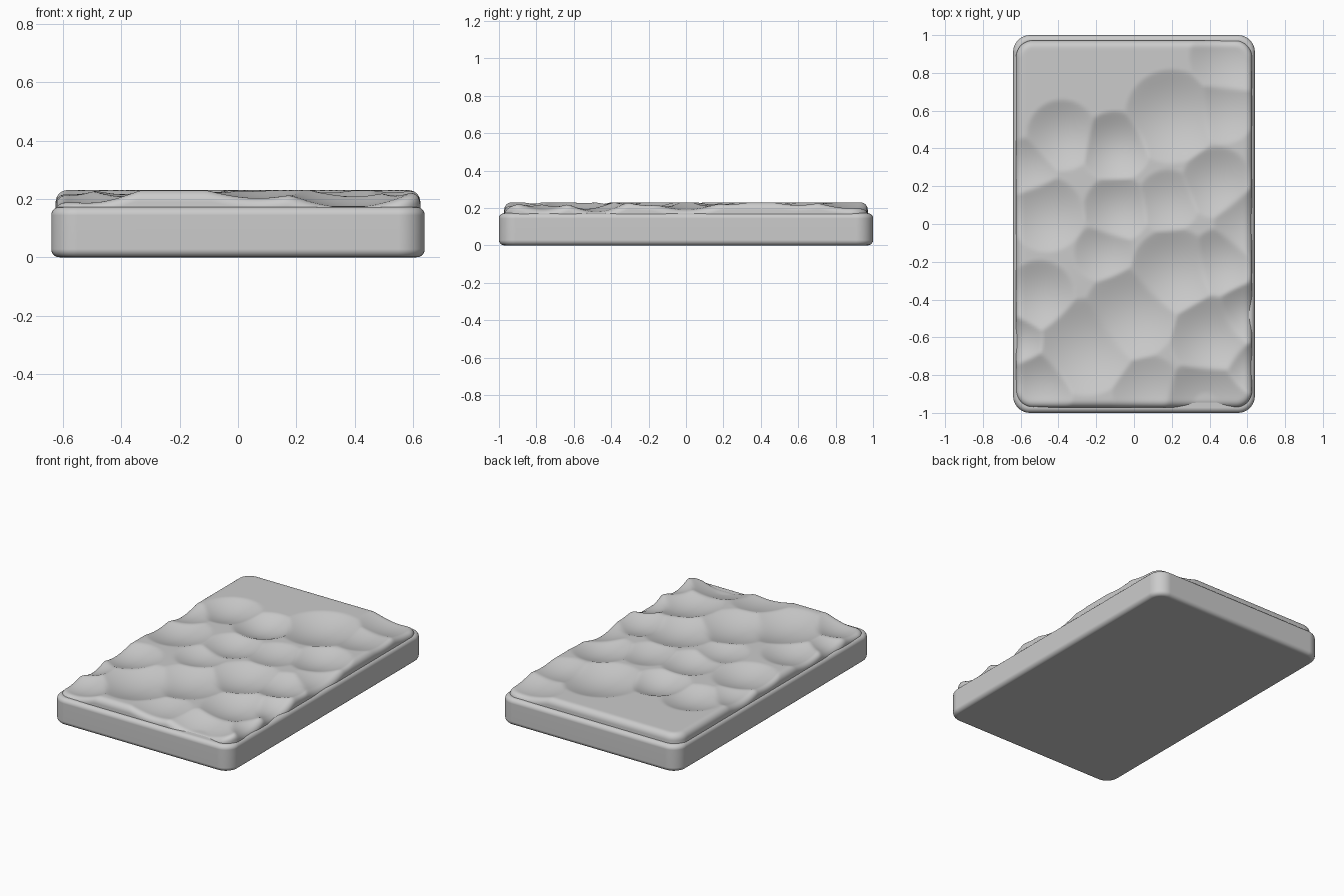
import bpy, bmesh, math

if "Cube" in bpy.data.objects:
    bpy.data.objects.remove(bpy.data.objects["Cube"], do_unlink=True)

# One plain grey for the whole model
grey = bpy.data.materials.new("light grey")
grey.use_nodes = True
colour = (0.6, 0.6, 0.6, 1)
grey.diffuse_color = colour
grey.node_tree.nodes["Principled BSDF"].inputs["Base Color"].default_value = colour


def finish(bm, name):
    bmesh.ops.recalc_face_normals(bm, faces=bm.faces)
    mesh = bpy.data.meshes.new(name)
    bm.to_mesh(mesh)
    bm.free()
    mesh.materials.append(grey)
    obj = bpy.data.objects.new(name, mesh)
    bpy.context.collection.objects.link(obj)
    bpy.ops.object.select_all(action="DESELECT")
    obj.select_set(True)
    bpy.context.view_layer.objects.active = obj
    bpy.ops.object.shade_smooth_by_angle(angle=math.radians(40))
    return obj


# Base tray: a block with round corners and softened rims
BASE_TOP = 0.172
bm = bmesh.new()
bmesh.ops.create_cube(bm, size=1)
for v in bm.verts:
    v.co.x *= 1.28
    v.co.y *= 2
    v.co.z = (v.co.z + 0.5) * BASE_TOP
upright = [e for e in bm.edges if abs(e.verts[0].co.z - e.verts[1].co.z) > 0.1]
bmesh.ops.bevel(bm, geom=upright, offset=0.09, segments=10, profile=0.5, affect="EDGES")
rims = [e for e in bm.edges if abs(e.verts[0].co.z - e.verts[1].co.z) < 0.01]
bmesh.ops.bevel(bm, geom=rims, offset=0.028, segments=5, profile=0.5, affect="EDGES")
base = finish(bm, "base")
base.modifiers.new("flat face normals", "WEIGHTED_NORMAL").keep_sharp = True

# Hollows in the top slab: x, y, radius, depth in hundredths
HOLLOWS = [
    (20, 57, 25, 5), (-38, 47, 19, 4), (-10, 41, 19, 5), (47, 60, 18, 3),
    (44, 22, 19, 4), (-56, 30, 16, 3), (-9, 8, 18, 4), (-46, 5, 20, 4),
    (18, 12, 17, 3), (-16, -15, 16, 3), (21, -25, 23, 5), (46, -20, 18, 4),
    (-2, -48, 25, 5), (-25, -65, 26, 5), (-50, -38, 19, 4), (41, -60, 22, 5),
    (60, -48, 17, 5), (62, 0, 20, 4), (38, -96, 25, 6), (7, -88, 19, 3),
    (-52, -87, 20, 5), (50, 88, 21, 4), (62, -76, 15, 4), (-62, -62, 15, 4),
]


def hollow_depth(x, y):
    total = 0
    for cx, cy, radius, depth in HOLLOWS:
        t = ((x * 100 - cx) ** 2 + (y * 100 - cy) ** 2) / radius ** 2
        if t < 1:
            total += (depth / 100 * (1 - t) ** 1.2) ** 5
    return min(total ** 0.2, 0.055)


def axis(half, rim, steps):
    """Grid positions, closer together at both rounded rims."""
    edge = [rim * math.cos(math.pi / 2 * i / 6) - rim for i in range(6, 0, -1)]
    outer = [half + e for e in edge] + [half]
    inner = half - rim
    middle = [inner * (2 * i / steps - 1) for i in range(1, steps)]
    return [-p for p in reversed(outer)] + middle + outer


# Rippled top slab: a dented grid with round corners and rim
HALF_X, HALF_Y, CORNER, RIM, TOP = 0.625, 0.972, 0.09, 0.04, 0.23
xs, ys = axis(HALF_X, RIM, 90), axis(HALF_Y, RIM, 140)
bm = bmesh.new()
rows = []
for y in ys:
    row = []
    for x in xs:
        qx, qy = abs(x) - HALF_X + CORNER, abs(y) - HALF_Y + CORNER
        q = max(qx, qy)
        px, py = x, y
        if qx > 0 and qy > 0:
            k = q / math.hypot(qx, qy)
            px = math.copysign(HALF_X - CORNER + qx * k, x)
            py = math.copysign(HALF_Y - CORNER + qy * k, y)
        inset = RIM - (CORNER - q)
        drop = RIM - math.sqrt(max(RIM ** 2 - inset ** 2, 0)) if inset > 0 else 0
        row.append(bm.verts.new((px, py, TOP - hollow_depth(px, py) - drop)))
    rows.append(row)
for low, high in zip(rows, rows[1:]):
    for i in range(len(xs) - 1):
        bm.faces.new((low[i], low[i + 1], high[i + 1], high[i]))

# Skirt of the slab, sunk into the tray
border = [e for e in bm.edges if e.is_boundary]
skirt = bmesh.ops.extrude_edge_only(bm, edges=border)["geom"]
for v in skirt:
    if isinstance(v, bmesh.types.BMVert):
        v.co.z = 0.1
bmesh.ops.holes_fill(bm, edges=[e for e in bm.edges if e.is_boundary], sides=0)
finish(bm, "rippled_top")
